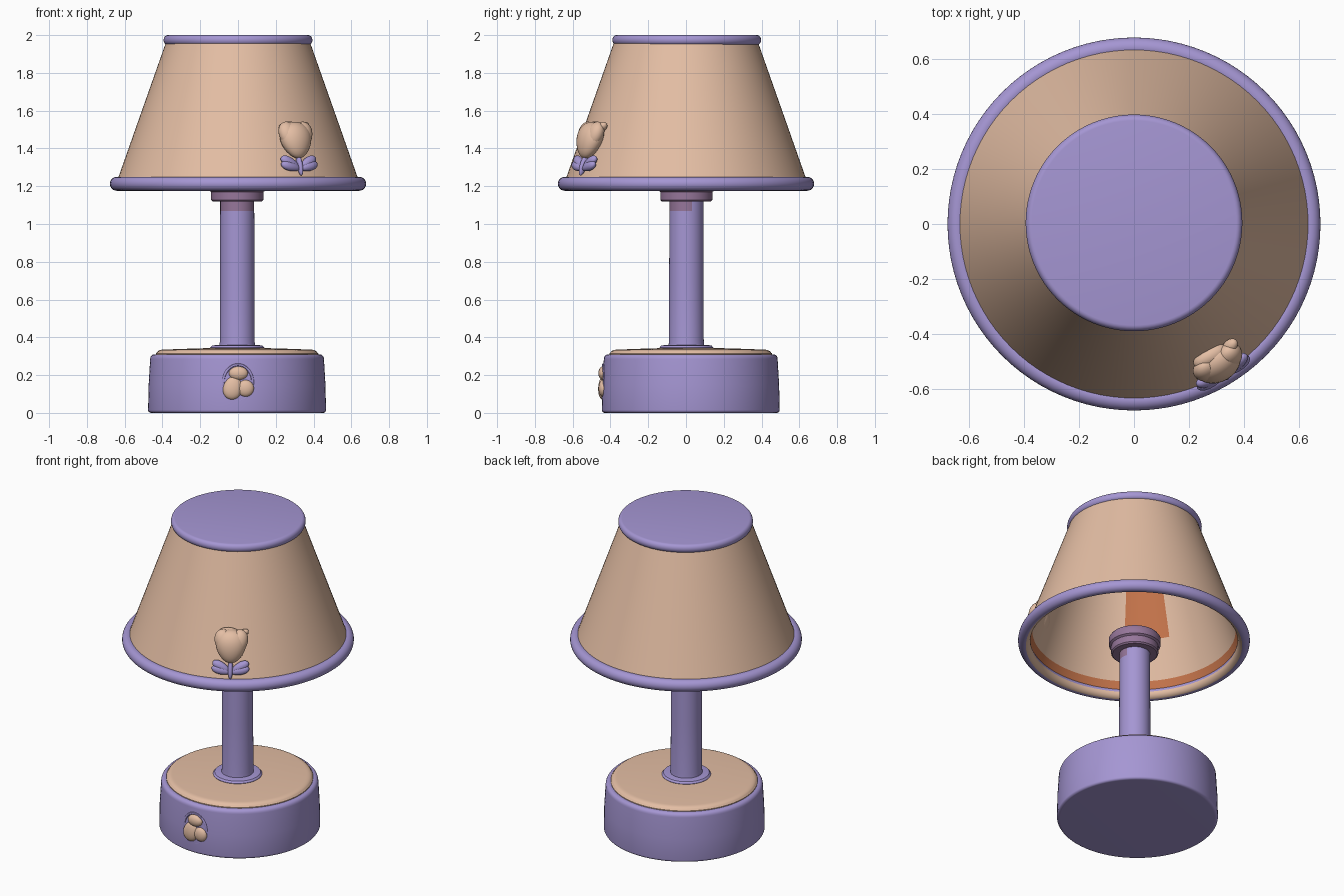
import bpy, bmesh, math
from mathutils import Matrix, Vector, Euler

if "Cube" in bpy.data.objects:
    bpy.data.objects.remove(bpy.data.objects["Cube"])


def material(name, r, g, b):
    lin = [((c / 255 + 0.055) / 1.055) ** 2.4 for c in (r, g, b)]
    m = bpy.data.materials.new(name)
    m.diffuse_color = (*lin, 1)
    m.use_nodes = True
    m.node_tree.nodes["Principled BSDF"].inputs["Base Color"].default_value = m.diffuse_color
    return m


PURPLE = material("lavender", 165, 150, 211)
TAN = material("tan", 228, 190, 164)
ORANGE = material("burnt orange", 200, 118, 76)
MAUVE = material("mauve", 150, 118, 154)


def finish(name, bm, mats, angle=40):
    me = bpy.data.meshes.new(name)
    bmesh.ops.recalc_face_normals(bm, faces=bm.faces)
    bm.to_mesh(me)
    bm.free()
    for m in mats:
        me.materials.append(m)
    ob = bpy.data.objects.new(name, me)
    bpy.context.collection.objects.link(ob)
    bpy.ops.object.select_all(action='DESELECT')
    ob.select_set(True)
    bpy.context.view_layer.objects.active = ob
    bpy.ops.object.shade_smooth_by_angle(angle=math.radians(angle))
    return ob


def lathe(name, profile, mats, centre=(0, 0), closed=False, rule=None, n=96):
    """Spin (radius, height) points round the vertical axis."""
    bm = bmesh.new()
    rings = []
    for r, z in profile:
        if r == 0:
            rings.append([bm.verts.new((*centre, z))] * n)
        else:
            rings.append([bm.verts.new((centre[0] + r * math.cos(2 * math.pi * i / n),
                                        centre[1] + r * math.sin(2 * math.pi * i / n), z))
                          for i in range(n)])
    pairs = list(zip(rings, rings[1:]))
    if closed:
        pairs.append((rings[-1], rings[0]))
    for a, b in pairs:
        for i in range(n):
            j = (i + 1) % n
            bm.faces.new(dict.fromkeys((a[i], a[j], b[j], b[i])))
    if rule:
        for f in bm.faces:
            f.material_index = rule(f.calc_center_median())
    return finish(name, bm, mats)


def blobs(name, items, mat, frame):
    """Ellipsoids: (location, radii, roll about y, taper towards the bottom)."""
    bm = bmesh.new()
    for loc, size, roll, taper in items:
        new = bmesh.ops.create_uvsphere(bm, u_segments=24, v_segments=16, radius=1)["verts"]
        rot = Euler((0, math.radians(roll), 0)).to_matrix()
        for v in new:
            k = 1 + taper * v.co.z
            p = Vector((v.co.x * size[0] * k, v.co.y * size[1] * k, v.co.z * size[2]))
            v.co = frame @ (rot @ p + Vector(loc))
    return finish(name, bm, [mat], 60)


def rounded(cx, cz, rx, rz, start, end, steps):
    return [(cx + rx * math.cos(math.radians(start + (end - start) * i / steps)),
             cz + rz * math.sin(math.radians(start + (end - start) * i / steps)))
            for i in range(steps + 1)]


# Base drum with its tan cushion
BASE = (-0.005, 0.025)
lathe("base_drum", [(0, 0), (0.452, 0)] + rounded(0.455, 0.015, 0.016, 0.015, -80, 0, 4)
      + [(0.468, 0.15)] + rounded(0.438, 0.285, 0.022, 0.025, 0, 90, 5) + [(0, 0.31)],
      [PURPLE], BASE)
lathe("base_cushion", [(0, 0.30), (0.43, 0.30), (0.43, 0.315)]
      + rounded(0.39, 0.315, 0.036, 0.02, 10, 90, 5) + [(0.2, 0.342), (0, 0.344)], [TAN], BASE)

# Pole with a mauve patch at its top front, foot flange and collar under the shade
POLE = (-0.004, 0.002)
lathe("pole_flange", [(0, 0.33), (0.14, 0.33), (0.143, 0.345), (0.134, 0.356), (0.11, 0.36), (0, 0.36)],
      [PURPLE], POLE)
lathe("pole", [(0, 0.35), (0.095, 0.35), (0.092, 0.38), (0.091, 0.7), (0.09, 1.07), (0.09, 1.15), (0, 1.15)],
      [PURPLE, MAUVE], POLE, rule=lambda c: 1 if c.z > 1.08 and c.y < 0.03 else 0)
lathe("collar", [(0, 1.12), (0.13, 1.12), (0.138, 1.128), (0.138, 1.17), (0.15, 1.178),
                 (0.152, 1.19), (0.152, 1.22), (0.142, 1.235), (0, 1.237)], [MAUVE], POLE)


# Shade: thin cone, closed at the top, with orange patches on the inside wall
def shade_rule(c):
    r = math.hypot(c.x, c.y)
    inside = r < 0.627 - (c.z - 1.25) * 0.366
    angle = math.degrees(math.atan2(c.y, c.x)) % 360
    streak = 208 < angle < 236 and r > 0.3 and c.z > 1.5
    return 1 if inside and (c.z < 1.275 or streak) else 0


outer = [(0.643 - 0.261 * t, 1.22 + 0.74 * t) for t in (0, 0.25, 0.5, 0.75, 1)]
inner = [(0.362 + 0.253 * t, 1.945 - 0.725 * t) for t in (0, 0.25, 0.6, 0.75, 0.92, 1)]
lathe("shade", [(0, 1.945)] + inner + outer + [(0, 1.96)], [TAN, ORANGE], rule=shade_rule)

# Lower rim roll, tan on its inner underside, and closed upper cap
lathe("shade_lower_rim", rounded(0.642, 1.213, 0.036, 0.037, 0, 345, 23), [PURPLE, TAN], closed=True,
      rule=lambda c: 1 if math.hypot(c.x, c.y) < 0.634 and c.z < 1.213 else 0)
lathe("shade_top_cap", [(0, 1.948), (0.37, 1.948)] + rounded(0.372, 1.974, 0.022, 0.026, -80, 90, 10)
      + [(0, 2.0)], [PURPLE], (0, 0.004))

# Tulip on the shade, built in a frame lying on the sloping wall (-y is outward)
az = math.radians(-59)
right = Vector((-math.sin(az), math.cos(az), 0))
up = Vector((-0.352 * math.cos(az), -0.352 * math.sin(az), 1)).normalized()
back = up.cross(right)
frame = Matrix((right, back, up)).transposed().to_4x4()
frame.translation = Vector((0.636 * math.cos(az), 0.636 * math.sin(az), 1.24))
blobs("tulip_head", [
    ((0, -0.03, 0.205), (0.088, 0.062, 0.1), 0, 0.2),
    ((-0.042, -0.035, 0.232), (0.052, 0.04, 0.075), -12, 0.1),
    ((0.045, -0.035, 0.232), (0.052, 0.042, 0.075), 14, 0.1),
    ((-0.01, -0.012, 0.278), (0.068, 0.036, 0.036), 6, 0),
    ((0.07, -0.02, 0.282), (0.036, 0.024, 0.022), -35, 0),
], TAN, frame)
blobs("tulip_stem", [((0, -0.022, 0.07), (0.015, 0.02, 0.06), 0, 0)], PURPLE, frame)
blobs("tulip_leaves", [((s * 0.056, -0.02, 0.085 + dz), (0.026, 0.022, 0.056), s * roll, 0.2)
                       for s in (-1, 1) for dz, roll in ((0, 62), (-0.022, 75))], PURPLE, frame)

# Round badge on the base front: thin ring following the drum, and three lobes
frame = Matrix.Translation((0, -0.44, 0.16))
bm = bmesh.new()
n, m = 48, 8
ring = []
for i in range(n):
    a = 2 * math.pi * i / n
    row = []
    for j in range(m):
        b = 2 * math.pi * j / m
        x = (0.078 + 0.007 * math.cos(b)) * math.cos(a)
        z = (0.095 + 0.007 * math.cos(b)) * math.sin(a)
        row.append(bm.verts.new(frame @ Vector((x, x * x / 0.93 + 0.005 * math.sin(b), z))))
    ring.append(row)
for i in range(n):
    for j in range(m):
        bm.faces.new((ring[i][j], ring[(i + 1) % n][j],
                      ring[(i + 1) % n][(j + 1) % m], ring[i][(j + 1) % m]))
finish("badge_ring", bm, [PURPLE])
blobs("badge_lobes", [
    ((0.002, 0, 0.05), (0.05, 0.024, 0.036), 0, 0),
    ((-0.028, 0, -0.028), (0.05, 0.025, 0.062), 12, -0.1),
    ((0.04, 0, -0.03), (0.044, 0.023, 0.044), 20, 0),
], TAN, frame)
